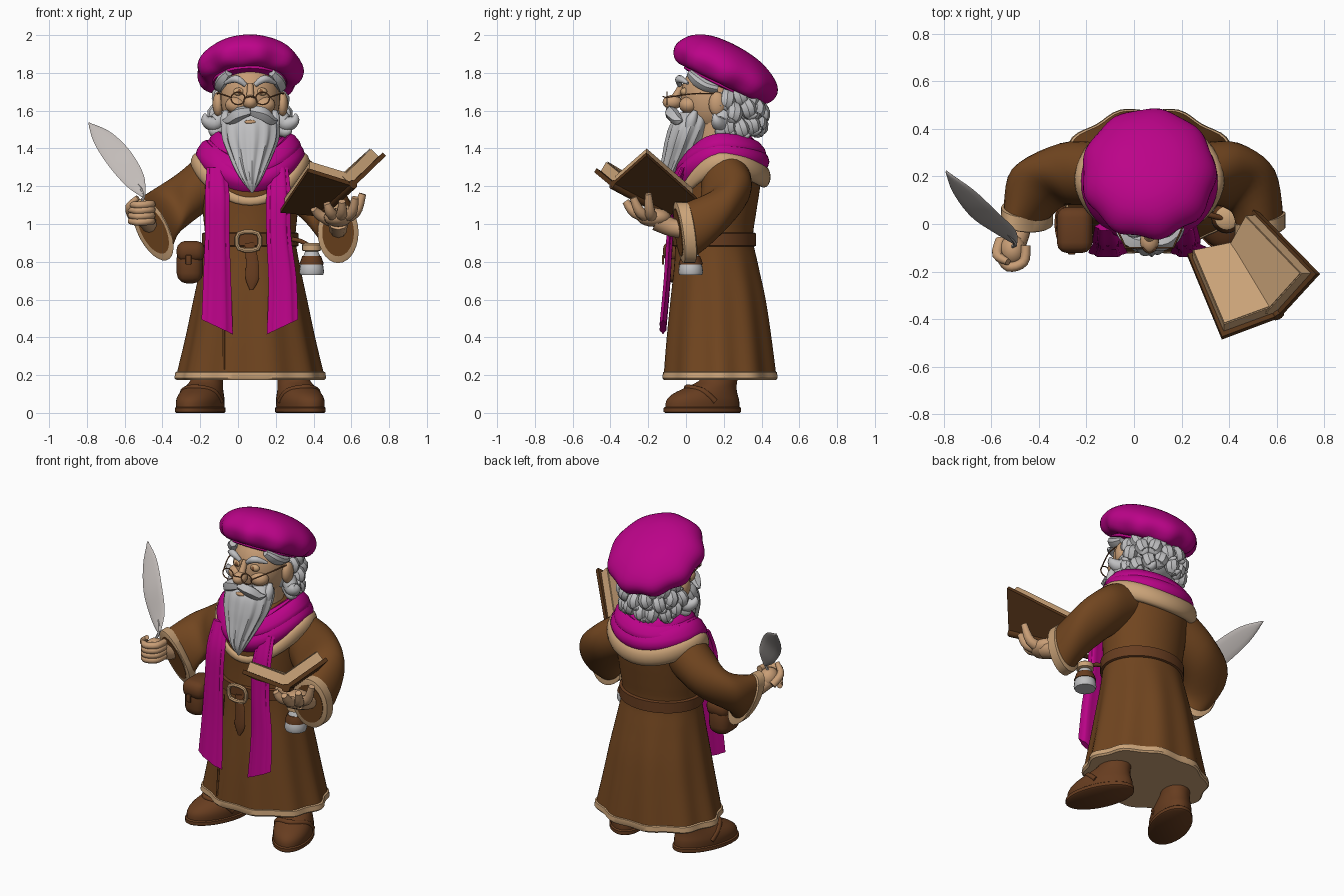
import bpy, bmesh, math, random
from mathutils import Vector, Matrix

random.seed(4)
cube = bpy.data.objects.get("Cube")
if cube:
    bpy.data.objects.remove(cube, do_unlink=True)
V = Vector
CX = 0.065
made = []


def material(name, *rgb):
    m = bpy.data.materials.new(name)
    m.use_nodes = True
    m.diffuse_color = (*rgb, 1)
    m.node_tree.nodes["Principled BSDF"].inputs["Base Color"].default_value = (*rgb, 1)
    return m


ROBE = material("robe brown", .165, .06, .014)
LEATHER = material("leather brown", .135, .046, .014)
COVER = material("cover brown", .095, .036, .01)
MAGENTA = material("magenta cloth", .5, .001, .25)
TAN = material("tan trim", .60, .37, .19)
SKIN = material("skin", .58, .34, .18)
GREY = material("grey hair", .52, .52, .53)
QUILL = material("feather grey", .54, .50, .48)
METAL = material("dark brass", .24, .10, .04)


def add(name, bm, mat, matrix=None):
    if matrix:
        bm.transform(matrix)
    bmesh.ops.recalc_face_normals(bm, faces=bm.faces)
    me = bpy.data.meshes.new(name)
    bm.to_mesh(me)
    bm.free()
    me.materials.append(mat)
    ob = bpy.data.objects.new(name, me)
    bpy.context.collection.objects.link(ob)
    made.append(ob)
    return ob


def spline(ps, steps, closed=False):
    """Smooth path through vectors of any size."""
    n, out = len(ps), []
    get = (lambda i: ps[i % n]) if closed else (lambda i: ps[max(0, min(n - 1, i))])
    for i in range(n if closed else n - 1):
        a, b, c, d = (get(i + j) for j in (-1, 0, 1, 2))
        for s in range(steps):
            t = s / steps
            out.append((b * 2 + (c - a) * t + (a * 2 - b * 5 + c * 4 - d) * t * t
                        + (b * 3 - a - c * 3 + d) * t ** 3) * .5)
    return out if closed else out + [ps[-1]]


def ring(c, u, v, fold=0):
    return V((*c, *u, *v, fold))


def flat(z, x, y, rx, ry, fold=0):
    return ring((x, y, z), (rx, 0, 0), (0, ry, 0), fold)


def loft(name, rings, mat, n=24, k=0, steps=1, closed=False, matrix=None):
    if steps > 1:
        rings = spline(rings, steps, closed)
    bm, rows = bmesh.new(), []
    for r in rings:
        c, u, v = V(r[0:3]), V(r[3:6]), V(r[6:9])
        angles = [math.tau * i / n for i in range(n)]
        rows.append([bm.verts.new(c + (u * math.cos(a) + v * math.sin(a))
                                  * (1 + r[9] * math.cos(k * a))) for a in angles])
    pairs = list(zip(rows, rows[1:])) + ([(rows[-1], rows[0])] if closed else [])
    for a, b in pairs:
        for i in range(n):
            j = (i + 1) % n
            bm.faces.new((a[i], a[j], b[j], b[i]))
    if not closed:
        bm.faces.new(rows[0])
        bm.faces.new(rows[-1])
    return add(name, bm, mat, matrix)


def tube(name, pts, radii, mat, squash=1, n=10, steps=4, closed=False, ref=None, k=0, fold=0):
    ps = spline([V((*p, r)) for p, r in zip(pts, radii)], steps, closed)
    m = len(ps)
    if ref is None:
        d = ps[-1].xyz - ps[0].xyz
        ref = min((V((1, 0, 0)), V((0, 1, 0)), V((0, 0, 1))), key=lambda a: abs(a.dot(d)))
    rings = []
    for i, p in enumerate(ps):
        nxt, prv = (ps[(i + 1) % m], ps[i - 1]) if closed else (ps[min(i + 1, m - 1)], ps[max(i - 1, 0)])
        t = nxt.xyz - prv.xyz
        u = t.cross(V(ref)).normalized()
        v = u.cross(t).normalized()
        rings.append(ring(p.xyz, u * p.w, v * p.w * squash, fold))
    return loft(name, rings, mat, n, k, closed=closed)


def ball(name, c, r, mat, seg=20):
    bm = bmesh.new()
    bmesh.ops.create_uvsphere(bm, u_segments=seg, v_segments=seg // 2, radius=1)
    return add(name, bm, mat, Matrix.Translation(c) @ Matrix.Diagonal((*r, 1)))


def box(name, c, size, mat, bevel=.01):
    bm = bmesh.new()
    bmesh.ops.create_cube(bm, size=1)
    bm.transform(Matrix.Translation(c) @ Matrix.Diagonal((*size, 1)))
    bmesh.ops.bevel(bm, geom=bm.edges[:], offset=bevel, segments=3, affect='EDGES', profile=.5)
    return add(name, bm, mat)


def slab(name, quad, low, high, mat, inset=0):
    """Plate between two heights above a four-cornered outline."""
    mid = sum(quad, V((0, 0, 0))) / 4
    q = [p.lerp(mid, inset) for p in quad]
    nor = (q[2] - q[0]).cross(q[3] - q[1]).normalized()
    nor *= 1 if nor.z > 0 else -1
    bm = bmesh.new()
    lo, hi = ([bm.verts.new(p + nor * h) for p in q] for h in (low, high))
    bm.faces.new(lo)
    bm.faces.new(hi)
    for i in range(4):
        j = (i + 1) % 4
        bm.faces.new((lo[i], lo[j], hi[j], hi[i]))
    return add(name, bm, mat)


# Robe with hanging folds, hem and underside
loft("robe", [flat(.2, CX, .18, .38, .3, .03), flat(.4, CX, .175, .335, .28, .025),
              flat(.6, CX, .17, .295, .255, .02), flat(.78, CX, .16, .26, .225, .01),
              flat(.92, CX, .15, .24, .205), flat(1.05, CX, .16, .25, .21),
              flat(1.18, CX, .17, .26, .22), flat(1.3, CX, .18, .265, .22),
              flat(1.39, CX, .18, .2, .18), flat(1.46, CX, .18, .1, .1)], ROBE, 80, 10, 4)
loft("hem", [flat(.175, CX, .18, .38, .3, .03), flat(.185, CX, .18, .39, .307, .03),
             flat(.215, CX, .18, .385, .304, .03), flat(.222, CX, .18, .37, .29, .03)], TAN, 80, 10)
for x in (-.075, .075):
    tube("front_seam", [(x, -.04, .85), (x, -.075, .55), (x, -.1, .23)], [.008] * 3, ROBE, n=6)

# Belt, buckle and hanging strap
loft("belt", [flat(z, CX, .15, .24 + d, .205 + d) for z, d in
              ((.88, .005), (.885, .016), (.95, .016), (.955, .005))], LEATHER, 48)
tube("buckle", [(.005, -.085, .87), (.105, -.085, .87), (.105, -.085, .95), (.005, -.085, .95)],
     [.012] * 4, TAN, n=8, steps=3, closed=True, ref=(0, 1, 0))
tube("belt_strap", [(.06, -.075, .9), (.075, -.085, .8), (.075, -.09, .71), (.07, -.09, .65)],
     [.026, .033, .035, .008], LEATHER, .25, ref=(0, 1, 0))

# Sleeves, cuffs and forearms
sleeves = {
    "right": [ring((-.12, .21, 1.26), (-.09, 0, .1), (0, .13, 0)),
              ring((-.28, .21, 1.14), (-.04, 0, .125), (-.03, .13, 0)),
              ring((-.41, .15, 1.04), (-.03, .03, .135), (-.1, .075, 0)),
              ring((-.45, .04, .97), (-.045, -.03, .15), (-.09, .02, .02))],
    "left": [ring((.26, .21, 1.26), (.09, 0, .1), (0, .13, 0)),
             ring((.39, .21, 1.16), (.05, .02, .13), (.04, .13, 0)),
             ring((.5, .14, 1.04), (.02, .04, .155), (.09, .08, 0)),
             ring((.53, 0, .955), (0, -.02, .15), (.1, .02, 0))]}
for side, rings in sleeves.items():
    loft(side + "_sleeve", rings, ROBE, 28, 7, 5)
    end = rings[-1]

    def cuff_ring(scale, shift):
        return ring(V(end[0:3]) + V((0, shift, 0)), V(end[3:6]) * scale, V(end[6:9]) * scale)
    loft(side + "_cuff", [cuff_ring(1, .03), cuff_ring(1.08, .025), cuff_ring(1.08, -.035),
                          cuff_ring(1, -.04)], TAN, 28)
    loft(side + "_sleeve_lining", [cuff_ring(.84, -.035), cuff_ring(.84, -.043)], ROBE, 28)

# Right hand gripping the quill
tube("right_wrist", [(-.46, .06, .99), (-.48, -.03, 1.01), (-.51, -.1, 1.05)], [.045, .045, .05], SKIN)
ball("right_palm", (-.51, -.11, 1.06), (.055, .065, .06), SKIN)
for i in range(4):
    z = 1.105 - .03 * i
    tube("right_finger", [(-.455, -.09, z), (-.465, -.16, z), (-.53, -.18, z - .005), (-.57, -.13, z)],
         [.02, .021, .02, .016], SKIN, ref=(0, 0, 1))
tube("right_thumb", [(-.56, -.07, 1.04), (-.575, -.13, 1.09), (-.53, -.16, 1.14)], [.024, .022, .014], SKIN)

# Quill feather
W = V((.83, .1, .54))
N = V((-.29, .32, .39)).cross(W).normalized() * .006
blade = [((-.5, -.08, 1.15), .012), ((-.545, -.03, 1.23), .055), ((-.63, .04, 1.35), .07),
         ((-.72, .14, 1.46), .052), ((-.79, .22, 1.535), .003)]
loft("feather", [ring(c, W * w, N) for c, w in blade], QUILL, 12, steps=5)
tube("quill_shaft", [(-.535, -.14, 1.0), (-.515, -.1, 1.1), (-.5, -.08, 1.16), (-.545, -.03, 1.23)],
     [.004, .007, .008, .003], QUILL, n=6)

# Left hand beneath the book
tube("left_wrist", [(.53, .03, .97), (.53, -.07, .98), (.53, -.15, 1.02)], [.05, .048, .058], SKIN)
ball("left_palm", (.53, -.17, 1.035), (.075, .09, .05), SKIN)
for mid, tip in (((.49, -.26, 1.06), (.47, -.29, 1.11)), ((.55, -.27, 1.06), (.55, -.32, 1.12)),
                 ((.6, -.24, 1.06), (.62, -.28, 1.14)), ((.62, -.19, 1.06), (.66, -.2, 1.16))):
    tube("left_finger", [(.53, -.17, 1.03), mid, tip], [.035, .029, .019], SKIN)
tube("left_thumb", [(.49, -.12, 1.02), (.43, -.15, 1.05), (.4, -.18, 1.08)], [.035, .028, .018], SKIN)

# Open book
GF, GN = V((.43, -.09, 1.05)), V((.61, -.39, 1.21))
halves = {"left": (V((.225, -.13, 1.07)), V((.37, -.48, 1.285))),
          "right": (V((.51, .06, 1.13)), V((.775, -.21, 1.37)))}
for side, (far, near) in halves.items():
    quad = [GF, far, near, GN]
    slab(side + "_cover", quad, -.012, .012, COVER)
    pages = [p.lerp(q, .05) for p, q in zip(quad, [GN, near, far, GF])]
    pages[1], pages[2] = pages[1].lerp(pages[0], .06), pages[2].lerp(pages[3], .06)
    slab(side + "_pages", pages, .01, .068, TAN)
    slab(side + "_open_page", pages, .07, .074, TAN, .02)
tube("book_spine", [GF, GF.lerp(GN, .5), GN], [.025] * 3, COVER)


# Collar and wrapped scarf, dropping towards the chest
def wrap(name, rx, ry, z, front, back, r, mat, squash, shift=0, fold=0, taper=0):
    pts, radii = [], []
    for i in range(24):
        a = math.tau * i / 24
        s = math.sin(a)
        ahead = max(0, -s)
        drop = front * ahead ** 1.7 + back * max(0, s) ** 2
        pts.append((CX + rx * math.cos(a), .18 + ry * s, z - drop + shift * math.cos(a)))
        radii.append(r * (1 - taper * ahead))
    tube(name, pts, radii, mat, squash, 16, 2, True, (0, 0, 1), 4, fold)


wrap("collar_trim", .28, .232, 1.32, .2, .07, .036, TAN, 1.6, taper=.62)
wrap("scarf_outer", .235, .208, 1.37, .14, .04, .05, MAGENTA, 1.4, 0, .08)
wrap("scarf_middle", .215, .19, 1.4, .12, .025, .05, MAGENTA, 1.2, .015, .08)
wrap("scarf_inner", .17, .155, 1.43, .09, .015, .045, MAGENTA, 1, -.015, .08)

# Hanging scarf ends with slanted tips
for side, (top, mid, low) in {-1: (-.115, -.11, -.11), 1: (.215, .215, .235)}.items():
    tilt = side * .035
    loft("scarf_end", [ring((x, y, z), (w, 0, t), (0, .018, 0), .12) for x, y, z, w, t in
                       ((top, -.01, 1.3, .045, 0), (mid, -.066, 1.15, .058, 0),
                        (mid, -.085, .95, .058, 0), (low, -.1, .7, .066, tilt / 2),
                        (low, -.122, .455, .074, tilt))], MAGENTA, 24, 6, 4)

# Head and face
ball("head", (CX, .14, 1.665), (.158, .17, .2), SKIN, 32)
loft("neck", [flat(1.4, CX, .16, .12, .12), flat(1.57, CX, .16, .125, .125)], SKIN)
ball("nose", (CX, -.072, 1.645), (.04, .052, .038), SKIN)
tube("nose_bridge", [(CX, -.02, 1.74), (CX, -.045, 1.69), (CX, -.07, 1.65)], [.016, .02, .024], SKIN)
ball("lower_lip", (CX, -.07, 1.54), (.03, .012, .012), SKIN)
for s in (-1, 1):
    def at(x, y, z):
        return (CX + s * x, y, z)
    ball("cheek", at(.075, .015, 1.63), (.058, .052, .045), SKIN)
    ball("ear", at(.17, .165, 1.635), (.03, .045, .065), SKIN)
    ball("eye", at(.06, -.008, 1.7), (.03, .02, .022), TAN)
    ball("iris", at(.058, -.022, 1.7), (.012, .008, .014), METAL)
    tube("eyebrow", [at(.025, -.035, 1.735), at(.075, -.035, 1.768), at(.135, .01, 1.745)],
         [.012, .021, .008], GREY)
    circle = [at(.065 + .037 * math.cos(a), -.1, 1.665 + .033 * math.sin(a))
              for a in (math.tau * i / 12 for i in range(12))]
    tube("spectacle_rim", circle, [.0035] * 12, METAL, n=6, steps=2, closed=True, ref=(0, 1, 0))
    tube("spectacle_arm", [at(.1, -.1, 1.67), at(.16, .04, 1.69), at(.175, .15, 1.69)], [.004] * 3, METAL, n=6)
    tube("moustache", [at(0, -.08, 1.6), at(.06, -.075, 1.585), at(.11, -.045, 1.55), at(.145, -.02, 1.55)],
         [.024, .034, .026, .004], GREY, fold=.08, k=5)
    tube("temple_hair", [at(.115, .02, 1.8), at(.142, .06, 1.765), at(.158, .11, 1.735), at(.16, .17, 1.72)],
         [.02, .033, .032, .025], GREY, fold=.08, k=4)
    tube("jaw_beard", [at(.13, .05, 1.6), at(.13, .03, 1.55), at(.115, .01, 1.47)], [.012, .03, .028], GREY)
    tube("side_lock", [at(.15, .2, 1.58), at(.19, .18, 1.53), at(.235, .16, 1.55), at(.24, .15, 1.585)],
         [.045, .042, .028, .005], GREY)
    tube("side_curl", [at(.14, .21, 1.52), at(.19, .18, 1.49), at(.22, .16, 1.51)], [.04, .033, .004], GREY)
tube("spectacle_bridge", [(CX - .028, -.1, 1.668), (CX, -.122, 1.675), (CX + .028, -.1, 1.668)],
     [.0035] * 3, METAL, n=6)

# Beard with strand ridges
loft("beard", [flat(1.59, CX, .05, .12, .08), flat(1.53, CX, .03, .15, .11, .03),
               flat(1.45, CX, .0, .145, .105, .05), flat(1.37, CX, -.03, .115, .09, .06),
               flat(1.29, CX, -.065, .08, .068, .07), flat(1.22, CX + .005, -.09, .043, .043, .06),
               flat(1.165, CX + .01, -.1, .004, .004)], GREY, 64, 13, 4)

# Curly hair round the back of the head
ball("hair", (CX, .22, 1.625), (.172, .18, .155), GREY, 28)
for row, (z, r) in enumerate(((1.67, .16), (1.6, .18), (1.525, .17))):
    for i in range(8):
        a = math.pi * (i + .5 * (row % 2)) / 7.5
        out = V((math.cos(a), math.sin(a), 0))
        p = V((CX, .22, z + random.uniform(-.02, .02))) + out * r
        side = V((-out.y, out.x, 0)) * random.choice((-.04, .04))
        tube("curl", [p - out * .03 + V((0, 0, .04)), p + out * .005, p + side * .5 - V((0, 0, .04)),
                      p + out * .035 + side - V((0, 0, .03))], [.03, .044, .03, .005], GREY, n=8, steps=3)

# Soft beret with a pleated underside, tilted back
tilt = Matrix.Translation((.062, .215, 1.82)) @ Matrix.Rotation(math.radians(-26), 4, 'X')
loft("beret", [flat(z, 0, y, r * .95, r, f) for z, y, r, f in
               ((-.05, 0, .165, 0), (-.075, 0, .19, .02), (-.085, 0, .23, .04), (-.065, 0, .27, .045),
                (-.015, 0, .295, .025), (.035, 0, .282, .012), (.08, -.01, .235, .005), (.113, -.02, .165, 0),
                (.13, -.03, .085, 0), (.135, -.03, .004, 0))],
     MAGENTA, 72, 9, 3, matrix=tilt)
loft("beret_band", [flat(z, 0, -.01, r, r) for z, r in ((-.04, .17), (-.055, .2), (-.095, .196), (-.1, .17))],
     MAGENTA, 40, matrix=tilt)

# Belt pouch and glass vial
box("pouch", (-.255, -.02, .78), (.14, .18, .19), LEATHER, .055)
box("pouch_flap", (-.25, -.025, .855), (.15, .195, .11), LEATHER, .045)
box("pouch_clasp", (-.262, -.122, .81), (.03, .012, .05), LEATHER, .004)
loft("vial", [flat(z, .39, .025, r, r) for z, r in
              ((.73, .06), (.745, .066), (.775, .062), (.83, .045), (.86, .032))], GREY, 20)
loft("vial_band", [flat(z, .39, .025, r, r) for z, r in ((.785, .063), (.79, .064), (.83, .05))], LEATHER, 20)
loft("vial_stopper", [flat(z, .39, .025, r, r) for z, r in ((.855, .034), (.86, .05), (.89, .05), (.9, .035))],
     TAN, 20)
tube("vial_cord", [(.28, .05, .92), (.33, .035, .91), (.385, .02, .88)], [.012] * 3, LEATHER)

# Shoes with an instep strap, toes turned out
for side, x, s in (("right", -.2, -1), ("left", .33, 1)):
    turn = Matrix.Translation((x, .087, 0)) @ Matrix.Rotation(math.radians(22 * s), 4, 'Z')
    loft(side + "_sole", [flat(z, 0, 0, r, r + .1) for z, r in
                          ((0, .108), (.006, .116), (.026, .116), (.032, .108))], LEATHER, 32, matrix=turn)
    loft(side + "_shoe", [flat(z, 0, y, rx, ry) for z, y, rx, ry in
                          ((.02, 0, .108, .207), (.065, .002, .112, .203), (.1, .015, .106, .18),
                           (.135, .05, .094, .14), (.17, .09, .084, .104), (.21, .1, .08, .095))],
         LEATHER, 32, steps=3, matrix=turn)
    tube(side + "_shoe_strap", [turn @ V(p) for p in ((-.105, .03, .06), (-.085, -.03, .115), (0, -.085, .135),
                                                      (.085, -.03, .115), (.105, .03, .06))], [.016] * 5, LEATHER)

# Smooth shading with crisp edges
bpy.ops.object.select_all(action='DESELECT')
for ob in made:
    ob.select_set(True)
bpy.context.view_layer.objects.active = made[0]
bpy.ops.object.shade_smooth_by_angle(angle=math.radians(40))
